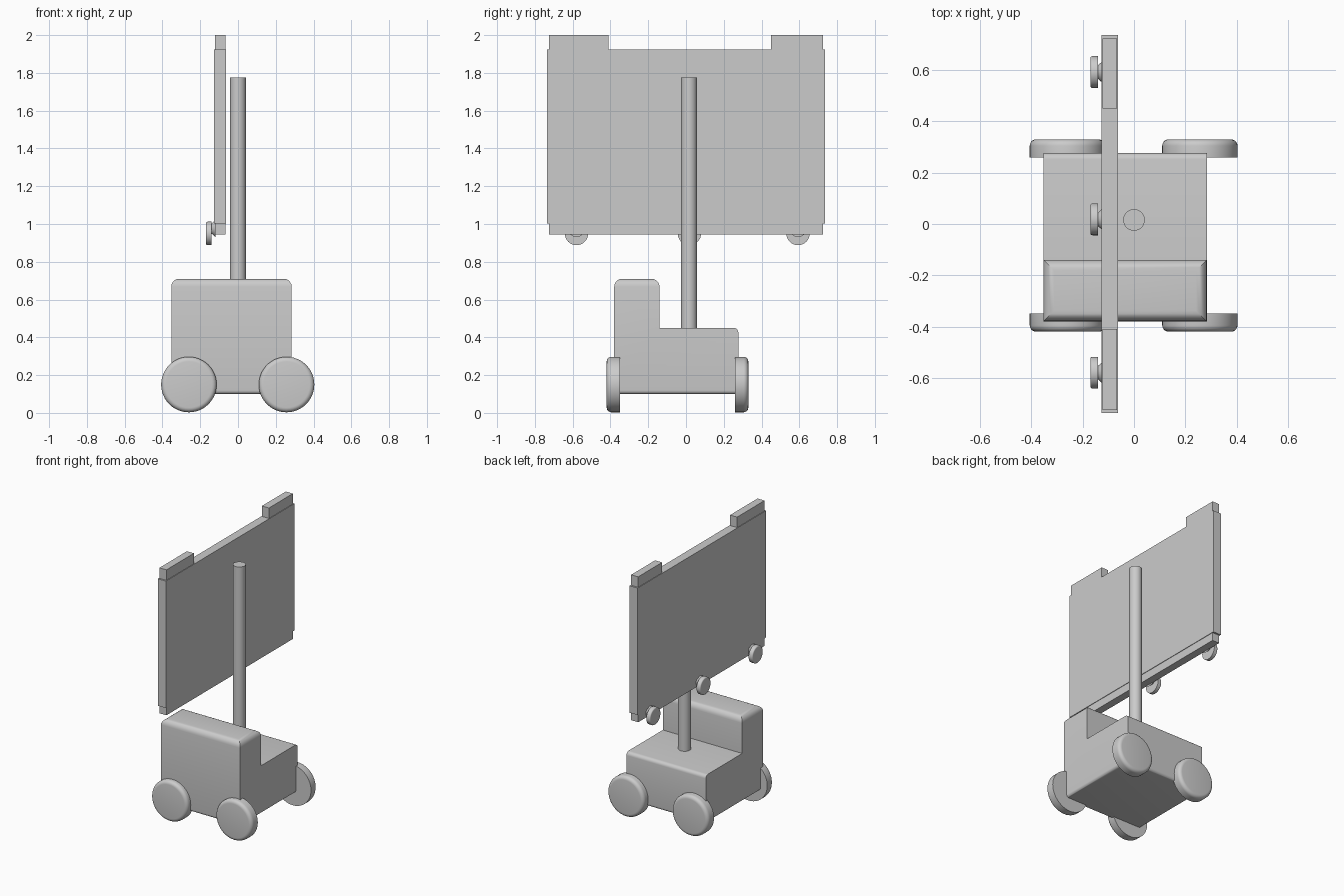
import bpy, bmesh, math
from mathutils import Matrix, Vector

cube = bpy.data.objects.get("Cube")
if cube:
    bpy.data.objects.remove(cube, do_unlink=True)

grey = bpy.data.materials.new("light grey")
grey.use_nodes = True
COLOUR = (0.6, 0.6, 0.6, 1)
grey.diffuse_color = COLOUR
grey.node_tree.nodes["Principled BSDF"].inputs["Base Color"].default_value = COLOUR


def finish(bm, name, smooth=True):
    bmesh.ops.recalc_face_normals(bm, faces=bm.faces)
    mesh = bpy.data.meshes.new(name)
    bm.to_mesh(mesh)
    bm.free()
    obj = bpy.data.objects.new(name, mesh)
    bpy.context.collection.objects.link(obj)
    mesh.materials.append(grey)
    if smooth:
        bpy.ops.object.select_all(action="DESELECT")
        obj.select_set(True)
        bpy.context.view_layer.objects.active = obj
        bpy.ops.object.shade_smooth_by_angle(angle=math.radians(35))
    return obj


def prism(profile, axis, lo, hi):
    """Extrude a 2D profile along x or along y."""
    bm = bmesh.new()
    place = (lambda a, b: (lo, a, b)) if axis == "x" else (lambda a, b: (a, lo, b))
    face = bm.faces.new([bm.verts.new(place(a, b)) for a, b in profile])
    new = bmesh.ops.extrude_face_region(bm, geom=[face])["geom"]
    shift = Vector((hi - lo, 0, 0)) if axis == "x" else Vector((0, hi - lo, 0))
    bmesh.ops.translate(bm, vec=shift, verts=[v for v in new if isinstance(v, bmesh.types.BMVert)])
    return bm


def lathe(name, rings, centre, direction, segments=48):
    """Closed round part from (distance along axis, radius) rings."""
    bm = bmesh.new()
    loops = []
    for d, r in rings:
        angles = [2 * math.pi * i / segments for i in range(segments)]
        loops.append([bm.verts.new((r * math.cos(a), r * math.sin(a), d)) for a in angles])
    for one, two in zip(loops, loops[1:]):
        for i in range(segments):
            j = (i + 1) % segments
            bm.faces.new((one[i], one[j], two[j], two[i]))
    bm.faces.new(loops[0])
    bm.faces.new(loops[-1])
    turn = Vector((0, 0, 1)).rotation_difference(Vector(direction)).to_matrix().to_4x4()
    bmesh.ops.transform(bm, matrix=Matrix.Translation(centre) @ turn, verts=bm.verts)
    return finish(bm, name)


def rounded_rim(depth, radius, bevel, steps=5):
    """Rings for a disc whose outer edge is rounded."""
    rings = [(0, radius)]
    for i in range(steps + 1):
        a = math.pi / 2 * i / steps
        rings.append((depth - bevel + bevel * math.sin(a), radius - bevel + bevel * math.cos(a)))
    return rings


# Cart body: stepped side profile with rounded top and bottom edges
body = prism([(-0.38, 0.1), (0.277, 0.1), (0.277, 0.45), (-0.14, 0.45),
              (-0.14, 0.71), (-0.38, 0.71)], "x", -0.353, 0.284)


def bevel_edges(bm, height, width, y_max=1, y_min=-1):
    edges = [e for e in bm.edges
             if all(abs(v.co.z - height) < 0.001 and y_min < v.co.y < y_max for v in e.verts)]
    bmesh.ops.bevel(bm, geom=edges, offset=width, segments=5, profile=0.5, affect="EDGES")


bevel_edges(body, 0.71, 0.042)
bevel_edges(body, 0.45, 0.025, y_min=0)
bevel_edges(body, 0.1, 0.02)
finish(body, "cart_body")

# Road wheels, rounded on the outer side
for x, side in ((-0.26, "right"), (0.257, "left")):
    for y, out, end in ((-0.35, -1, "front"), (0.26, 1, "back")):
        lathe(f"{end}_{side}_wheel", rounded_rim(0.07, 0.147, 0.025),
              (x, y, 0.15), (0, out, 0))

# Mast
lathe("mast", [(0, 0.042), (1.335, 0.042)], (0, 0.016, 0.44), (0, 0, 1))

# Board: thick middle, thinner notched rail below and tabs above
for name, x0, x1, y0, y1, z0, z1 in (
        ("board", -0.127, -0.063, -0.737, 0.737, 1.003, 1.924),
        ("bottom_rail", -0.123, -0.067, -0.725, 0.724, 0.945, 1.003),
        ("front_tab", -0.123, -0.067, -0.725, -0.41, 1.924, 2.0),
        ("back_tab", -0.123, -0.067, 0.45, 0.724, 1.924, 2.0)):
    finish(prism([(y0, z0), (y1, z0), (y1, z1), (y0, z1)], "x", x0, x1), name, False)

# Small rollers on flared stems along the board's lower edge
for y, name in ((-0.58, "front"), (0.018, "middle"), (0.593, "back")):
    lathe(f"{name}_roller", rounded_rim(0.03, 0.062, 0.008), (-0.14, y, 0.95), (-1, 0, 0), 32)
    lathe(f"{name}_roller_stem", [(0, 0.045), (0.023, 0.024)], (-0.12, y, 0.976), (-1, 0, 0), 24)
